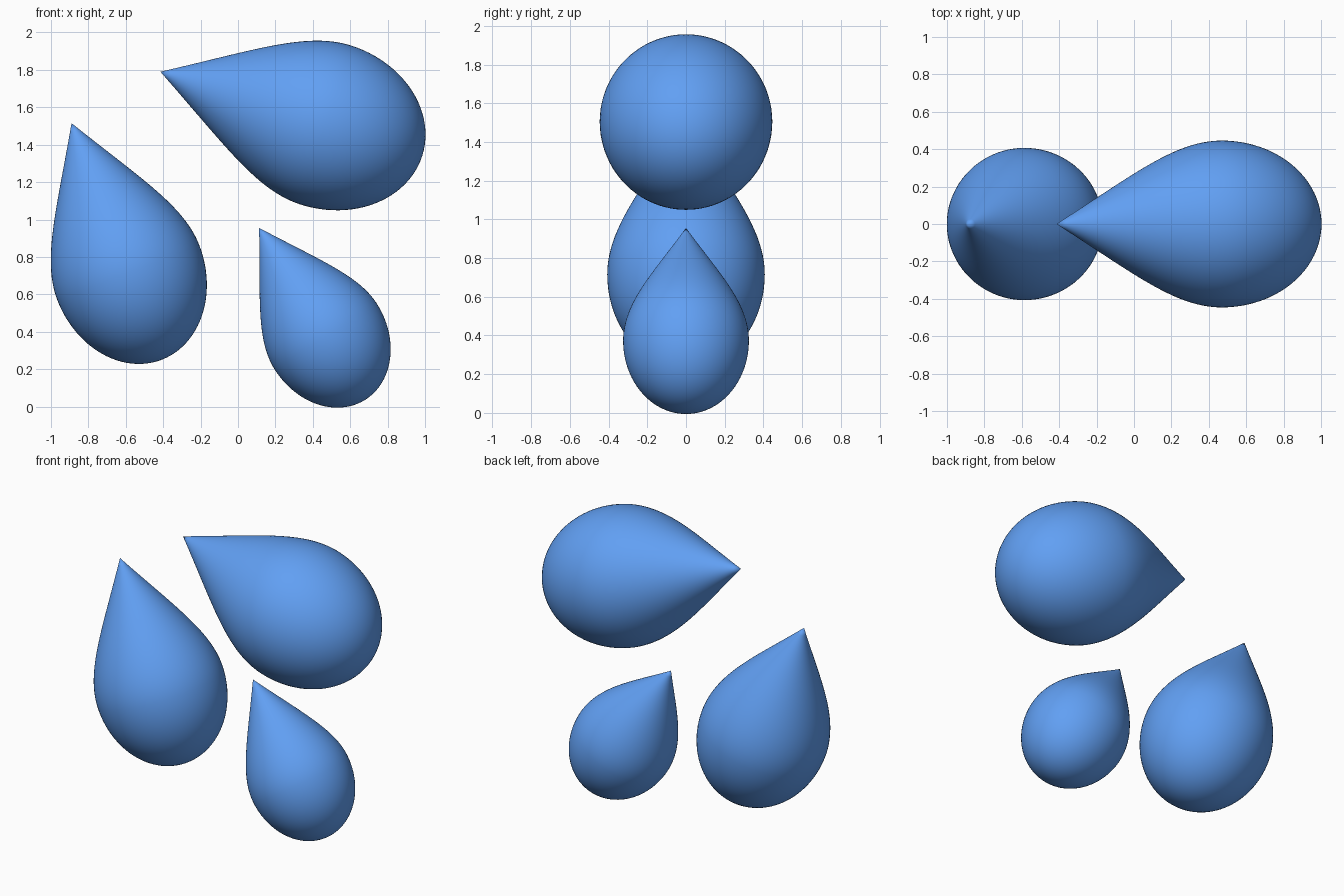
import bpy, bmesh
from math import sin, cos, pi
from mathutils import Vector, Matrix

if "Cube" in bpy.data.objects:
    bpy.data.objects.remove(bpy.data.objects["Cube"])

TIP_TO_WIDEST, RADIUS, CAP = 0.925, 0.446, 0.538
SEGMENTS = 96


def drop_profile():
    """(radius, distance from the tip) pairs, from tip to rounded end."""
    ctrl = [Vector(p) for p in ((0, 0), (0.27, 0.45), (RADIUS, 0.68), (RADIUS, TIP_TO_WIDEST))]
    pts = []
    for i in range(29):
        t = i / 28
        s = 1 - t
        pts.append(s**3 * ctrl[0] + 3*s*s*t * ctrl[1] + 3*s*t*t * ctrl[2] + t**3 * ctrl[3])
    for i in range(1, 25):
        a = i / 24 * pi / 2
        pts.append(Vector((RADIUS * cos(a), TIP_TO_WIDEST + CAP * sin(a))))
    return pts


def make_drop(name, tip, widest, radius, material):
    """Revolve the profile, then aim it from the tip towards the widest point."""
    bm = bmesh.new()
    verts = [bm.verts.new((p.x, 0, p.y)) for p in drop_profile()]
    edges = [bm.edges.new(pair) for pair in zip(verts, verts[1:])]
    bmesh.ops.spin(bm, geom=verts + edges, cent=(0, 0, 0), axis=(0, 0, 1),
                   angle=2 * pi, steps=SEGMENTS)
    bmesh.ops.remove_doubles(bm, verts=bm.verts, dist=1e-5)
    bmesh.ops.recalc_face_normals(bm, faces=bm.faces)
    for f in bm.faces:
        f.smooth = True
    tip = Vector((tip[0], 0, tip[1]))
    axis = Vector((widest[0], 0, widest[1])) - tip
    k = radius / RADIUS
    size = Matrix.Diagonal((k, k, axis.length / TIP_TO_WIDEST, 1))
    turn = Vector((0, 0, 1)).rotation_difference(axis).to_matrix().to_4x4()
    bm.transform(Matrix.Translation(tip) @ turn @ size)
    mesh = bpy.data.meshes.new(name)
    bm.to_mesh(mesh)
    bm.free()
    mesh.materials.append(material)
    bpy.context.collection.objects.link(bpy.data.objects.new(name, mesh))


blue = bpy.data.materials.new("water_blue")
blue.diffuse_color = (0.12, 0.35, 0.9, 1)
blue.use_nodes = True
blue.node_tree.nodes["Principled BSDF"].inputs["Base Color"].default_value = blue.diffuse_color

# Three drops: tip and widest point as (x, z), then greatest radius
make_drop("large_drop", (-0.415, 1.79), (0.47, 1.505), 0.446, blue)
make_drop("medium_drop", (-0.89, 1.515), (-0.586, 0.715), 0.407, blue)
make_drop("small_drop", (0.113, 0.955), (0.47, 0.373), 0.325, blue)
